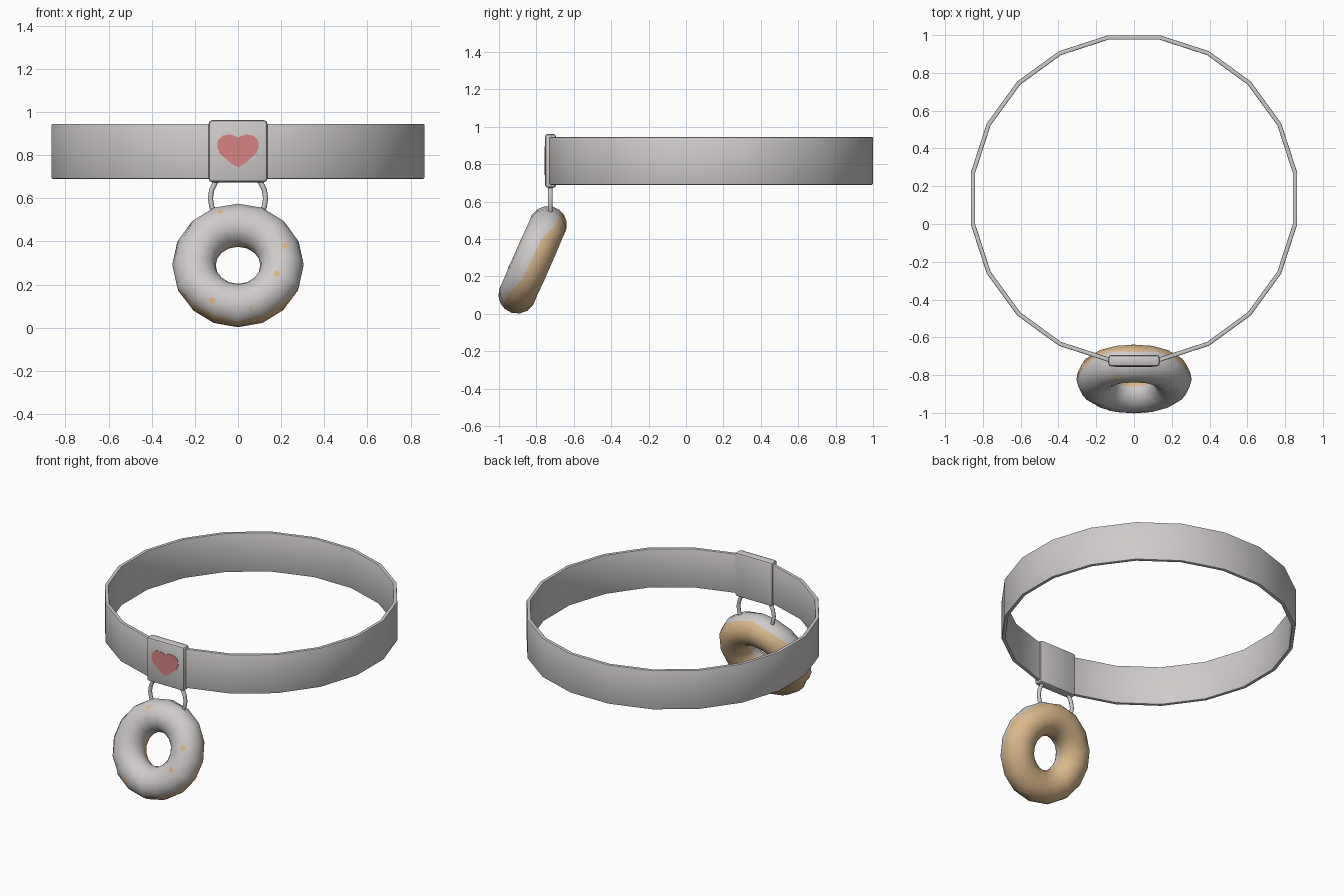
import bpy, bmesh, math
from mathutils import Vector
from mathutils.bvhtree import BVHTree

if "Cube" in bpy.data.objects:
    bpy.data.objects.remove(bpy.data.objects["Cube"])


def material(name, rgb):
    m = bpy.data.materials.new(name)
    m.diffuse_color = (*rgb, 1)
    m.use_nodes = True
    m.node_tree.nodes["Principled BSDF"].inputs["Base Color"].default_value = m.diffuse_color
    return m


GREY = material("pale grey", (0.62, 0.60, 0.59))
TAN = material("baked tan", (0.70, 0.48, 0.26))
RED = material("soft red", (0.68, 0.23, 0.23))


def make(name, verts, faces, mats, smooth=40, bevel=0, fix=True):
    me = bpy.data.meshes.new(name)
    me.from_pydata(verts, [], faces)
    ob = bpy.data.objects.new(name, me)
    bpy.context.collection.objects.link(ob)
    for m in mats:
        me.materials.append(m)
    bm = bmesh.new()
    bm.from_mesh(me)
    if bevel:
        edges = [e for e in bm.edges if e.calc_face_angle(0) > math.radians(60)]
        bmesh.ops.bevel(bm, geom=edges, offset=bevel, segments=2, profile=0.5, affect='EDGES')
    if fix:
        bmesh.ops.recalc_face_normals(bm, faces=bm.faces)
    bm.to_mesh(me)
    bm.free()
    bpy.ops.object.select_all(action='DESELECT')
    ob.select_set(True)
    bpy.context.view_layer.objects.active = ob
    bpy.ops.object.shade_smooth_by_angle(angle=math.radians(smooth))
    return ob


def grid_faces(nu, nv):
    # quads of a grid that closes in both directions
    return [(i * nv + j, (i + 1) % nu * nv + j,
             (i + 1) % nu * nv + (j + 1) % nv, i * nv + (j + 1) % nv)
            for i in range(nu) for j in range(nv)]


# Collar band: a twenty-sided hoop
profile = [(0.875, 0.69), (0.875, 0.945), (0.852, 0.945), (0.852, 0.69)]
verts = []
for i in range(20):
    a = math.radians(9 + 18 * i)
    verts += [(r * math.cos(a), 0.135 + r * math.sin(a), z) for r, z in profile]
make("collar_band", verts, grid_faces(20, 4), [GREY], bevel=0.005)

# Clasp plate around the front of the band
x0, y0, y1, z0, z1 = 0.136, -0.754, -0.694, 0.674, 0.962
verts = [(x, y, z) for x in (-x0, x0) for y in (y0, y1) for z in (z0, z1)]
faces = [(0, 1, 3, 2), (4, 6, 7, 5), (0, 4, 5, 1), (2, 3, 7, 6), (0, 2, 6, 4), (1, 5, 7, 3)]
make("clasp_plate", verts, faces, [GREY], bevel=0.016)

# Heart inlay, mirrored from its right half
half = [(0.03, 0.760), (0.085, 0.808), (0.097, 0.838), (0.093, 0.868),
        (0.072, 0.890), (0.038, 0.896), (0.013, 0.888)]
outline = [(0, 0.742)] + half + [(0, 0.880)] + [(-x, z) for x, z in reversed(half)]
n = len(outline)
verts = [(x, -0.7565, z) for x, z in outline] + [(x, -0.752, z) for x, z in outline]
faces = [tuple(range(n)), tuple(range(2 * n - 1, n - 1, -1))]
faces += [(i, i + n, (i + 1) % n + n, (i + 1) % n) for i in range(n)]
make("heart_inlay", verts, faces, [RED])

# Hanging link between clasp and pendant
verts = []
for i in range(20):
    a = math.tau * i / 20
    for j in range(8):
        b = math.tau * j / 8
        r = 0.128 + 0.012 * math.cos(b)
        verts.append((r * math.cos(a), -0.725 + 0.012 * math.sin(b), 0.6 + r * math.sin(a)))
make("hanging_link", verts, grid_faces(20, 8), [GREY], smooth=60)

# Doughnut pendant: sixteen-sided, leaning forward, rows follow the icing edge
NU, NH, R, r = 16, 8, 0.204, 0.101
tilt = math.radians(23.7)
centre = Vector((0, -0.82, 0.289))
up = Vector((0, math.sin(tilt), math.cos(tilt)))
front = Vector((0, -math.cos(tilt), math.sin(tilt)))
verts = []
for i in range(NU):
    u = math.tau * i / NU
    edge = 0.05 - 0.42 * math.sin(u) + 0.14 * math.sin(5 * u)
    rows = [edge + (math.pi - edge) * k / NH for k in range(NH)]
    rows += [math.pi + (math.pi + edge) * k / NH for k in range(NH)]
    out = Vector((math.cos(u), 0, 0)) + up * math.sin(u)
    for v in rows:
        verts.append(centre + out * (R + r * math.cos(v)) + front * r * math.sin(v))
faces = grid_faces(NU, 2 * NH)
donut = make("doughnut_pendant", verts, faces, [GREY, TAN], smooth=70)
for k, p in enumerate(donut.data.polygons):
    p.material_index = int(k % (2 * NH) >= NH)   # back half is bare dough

# Bare spots in the icing, laid onto the surface
tree = BVHTree.FromPolygons(verts, faces)


def on_surface(x, z, lift):
    hit = tree.ray_cast(Vector((x, -3, z)), Vector((0, 1, 0)))[0]
    return hit + Vector((0, -lift, 0))


verts, faces = [], []
for x, z, s in [(-0.083, 0.54, 0.014), (0.22, 0.38, 0.016), (0.18, 0.25, 0.016),
                (-0.12, 0.125, 0.017), (0.06, 0.09, 0.008)]:
    o = len(verts)
    verts.append(on_surface(x, z, 0.003))
    for k in range(8):
        a = math.tau * k / 8
        verts.append(on_surface(x + s * math.cos(a), z + s * math.sin(a), 0.003))
    faces += [(o, o + 1 + k, o + 1 + (k + 1) % 8) for k in range(8)]
make("icing_spots", verts, faces, [TAN], fix=False)
